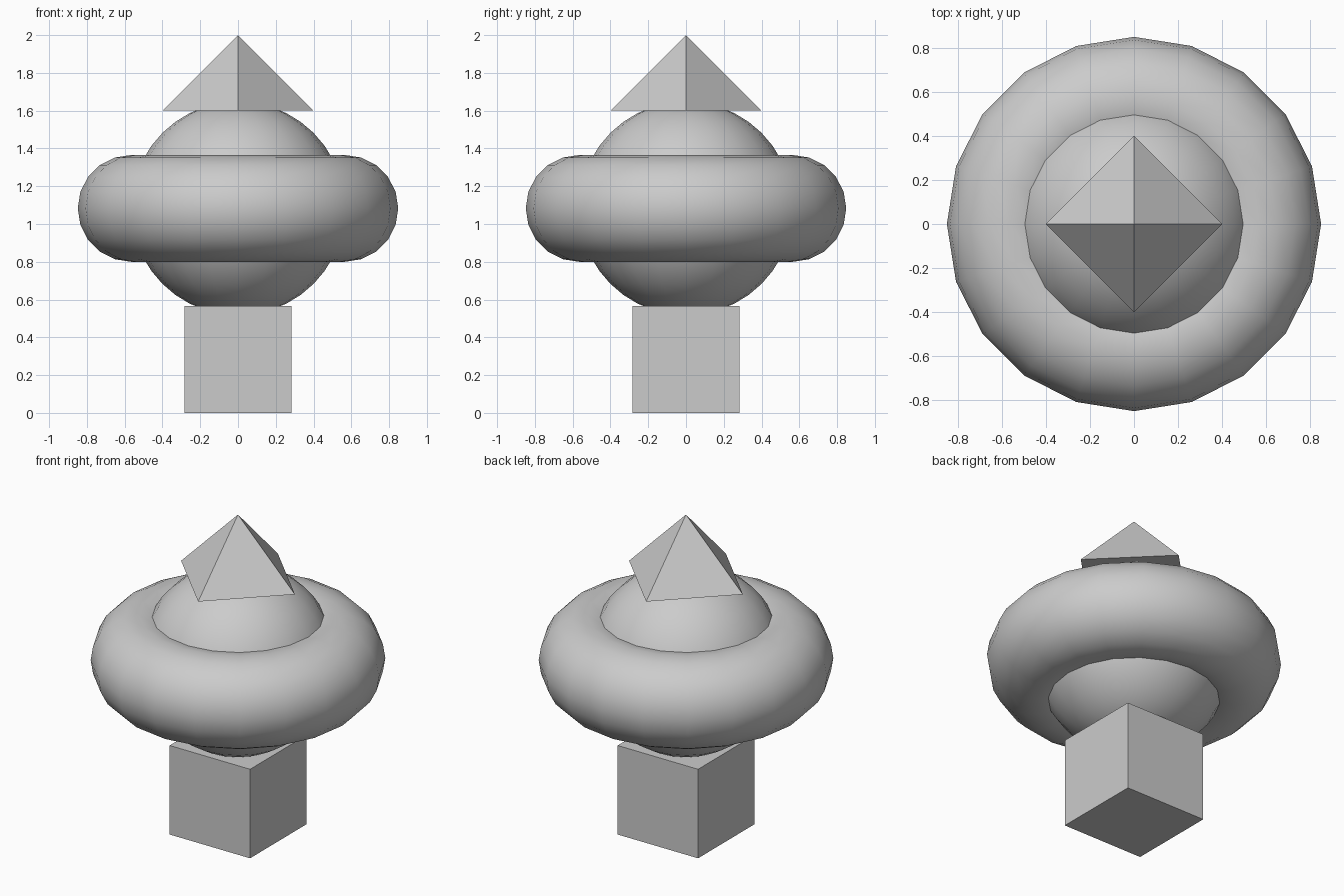
import bpy, math

if "Cube" in bpy.data.objects:
    bpy.data.objects.remove(bpy.data.objects["Cube"])

U = 0.2828                       # half the base cube
MID = U * (1 + 2 * math.sqrt(2)) # height of ball and ring centre
TIP = 0.4                        # pyramid radius and height


def finish(name, smooth=False):
    obj = bpy.context.object
    obj.name = name
    if smooth:
        bpy.ops.object.shade_smooth()
    return obj


# Square base
bpy.ops.mesh.primitive_cube_add(size=2 * U, location=(0, 0, U))
finish("base_cube")

# Ball in the middle
bpy.ops.mesh.primitive_uv_sphere_add(segments=20, ring_count=20, radius=2 * U,
                                     location=(0, 0, MID))
finish("ball", True)

# Thick ring around the ball
bpy.ops.mesh.primitive_torus_add(major_segments=20, minor_segments=20,
                                 major_radius=2 * U, minor_radius=U,
                                 location=(0, 0, MID))
finish("ring", True)

# Four-sided pyramid on top, corners on the axes
bpy.ops.mesh.primitive_cone_add(vertices=4, radius1=TIP, radius2=0, depth=TIP,
                                location=(0, 0, 2 - TIP / 2))
finish("pyramid_top")
